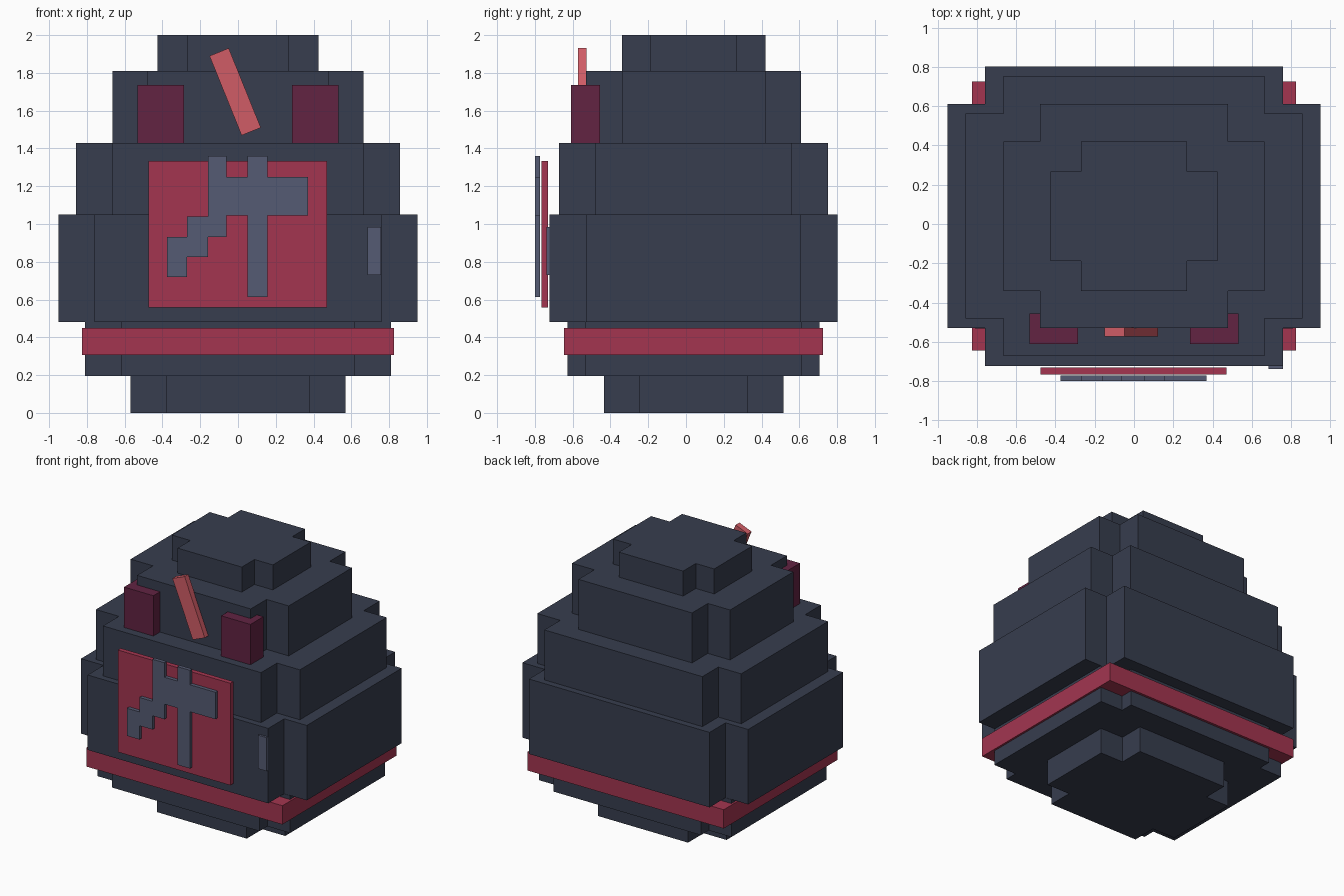
import bpy
import bmesh
import math
from mathutils import Vector

old = bpy.data.objects.get("Cube")
if old:
    bpy.data.objects.remove(old, do_unlink=True)


def material(name, *rgb):
    """Flat material from 0-255 display values."""
    linear = [((c / 255 + 0.055) / 1.055) ** 2.4 for c in rgb] + [1.0]
    mat = bpy.data.materials.new(name)
    mat.use_nodes = True
    mat.diffuse_color = linear
    mat.node_tree.nodes["Principled BSDF"].inputs["Base Color"].default_value = linear
    return mat


slate = material("dark slate", 55, 61, 78)
crimson = material("crimson", 163, 53, 80)
plum = material("dark plum", 98, 35, 66)
coral = material("coral", 208, 92, 102)
steel = material("steel grey", 85, 91, 115)


def prism(name, mat, outline, depth):
    """Extrude a closed 3D outline along the depth vector."""
    bm = bmesh.new()
    face = bm.faces.new([bm.verts.new(p) for p in outline])
    extruded = bmesh.ops.extrude_face_region(bm, geom=[face], use_keep_orig=True)
    moved = [v for v in extruded["geom"] if isinstance(v, bmesh.types.BMVert)]
    bmesh.ops.translate(bm, verts=moved, vec=Vector(depth))
    bmesh.ops.recalc_face_normals(bm, faces=bm.faces)
    mesh = bpy.data.meshes.new(name)
    bm.to_mesh(mesh)
    bm.free()
    mesh.materials.append(mat)
    obj = bpy.data.objects.new(name, mesh)
    bpy.context.collection.objects.link(obj)
    return obj


def box(name, mat, x, y, z):
    """Box from three (low, high) ranges."""
    base = [(x[0], y[0], z[0]), (x[1], y[0], z[0]), (x[1], y[1], z[0]), (x[0], y[1], z[0])]
    return prism(name, mat, base, (0, 0, z[1] - z[0]))


def tier(name, z0, z1, wide, narrow, deep, shallow, cy=0.04):
    """Body layer: a rectangle with a square notch in each corner."""
    quarter = [(wide, shallow), (narrow, shallow), (narrow, deep)]
    outline = []
    for sx, sy in ((1, 1), (-1, 1), (-1, -1), (1, -1)):
        corner = quarter if sx * sy > 0 else quarter[::-1]
        outline += [(sx * px, cy + sy * py, z0) for px, py in corner]
    return prism(name, slate, outline, (0, 0, z1 - z0))


# Stepped body, bottom to top
tier("base_tier", 0, 0.195, 0.57, 0.378, 0.475, 0.287)
tier("lower_tier", 0.195, 0.48, 0.81, 0.62, 0.667, 0.572)
tier("belly_tier", 0.48, 1.05, 0.95, 0.76, 0.762, 0.57)
tier("chest_tier", 1.05, 1.43, 0.858, 0.665, 0.713, 0.522)
tier("head_tier", 1.43, 1.81, 0.665, 0.478, 0.57, 0.38)
tier("crown_tier", 1.81, 2.0, 0.425, 0.27, 0.38, 0.228)

# Belt
box("belt", crimson, (-0.825, 0.825), (-0.645, 0.725), (0.307, 0.45))

# Chest panel with a raised stepped ornament
box("chest_panel", crimson, (-0.475, 0.472), (-0.766, -0.73), (0.557, 1.333))
ornament = [(-0.16, 1.36), (-0.06, 1.36), (-0.06, 1.25), (0.05, 1.25), (0.05, 1.36),
            (0.155, 1.36), (0.155, 1.25), (0.37, 1.25), (0.37, 1.045), (0.155, 1.045),
            (0.155, 0.613), (0.05, 0.613), (0.05, 1.045), (-0.06, 1.045), (-0.06, 0.93),
            (-0.16, 0.93), (-0.16, 0.825), (-0.27, 0.825), (-0.27, 0.72), (-0.375, 0.72),
            (-0.375, 0.93), (-0.27, 0.93), (-0.27, 1.04), (-0.16, 1.04)]
prism("chest_ornament", steel, [(x, -0.8, z) for x, z in ornament], (0, 0.028, 0))

# Small badge on the left of the belly
box("badge", steel, (0.685, 0.758), (-0.738, -0.715), (0.73, 0.985))

# Eyes
for side, s in (("left", 1), ("right", -1)):
    xs = sorted((s * 0.285, s * 0.532))
    box(side + "_eye", plum, xs, (-0.61, -0.455), (1.43, 1.737))

# Tilted scar between the eyes
scar = box("scar", coral, (-0.055, 0.055), (-0.023, 0.023), (-0.227, 0.227))
scar.location = (-0.015, -0.549, 1.70)
scar.rotation_euler.y = math.radians(-22)
